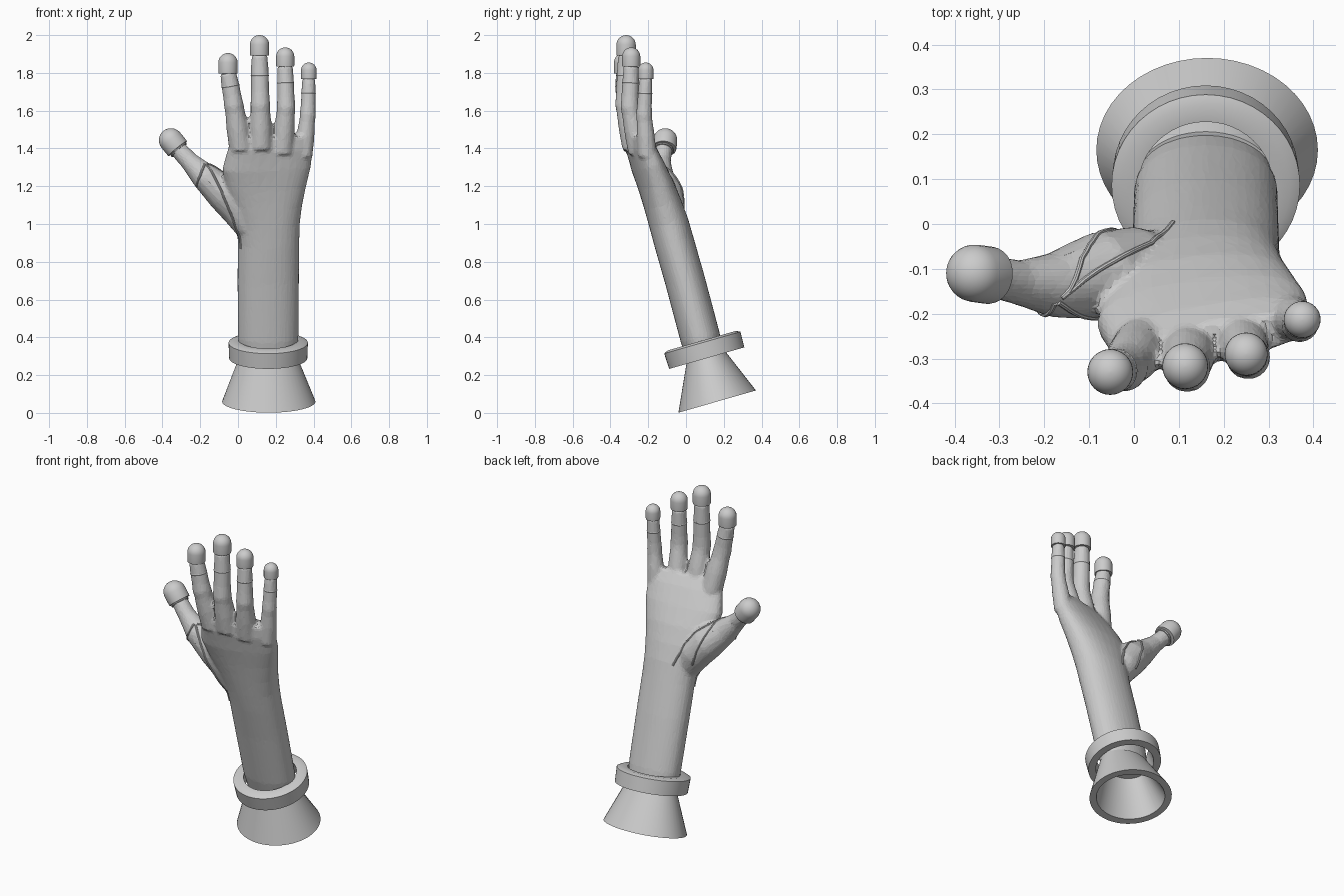
import bpy, bmesh, math
from mathutils import Vector
from mathutils.bvhtree import BVHTree

if "Cube" in bpy.data.objects:
    bpy.data.objects.remove(bpy.data.objects["Cube"])

TILT = math.radians(16)                       # forearm leans towards -y
AXIS = Vector((0, -math.sin(TILT), math.cos(TILT)))
DEPTH = Vector((0, math.cos(TILT), math.sin(TILT)))
SIDE = Vector((1, 0, 0))


def ring(c, u, v, a, b, n=32, power=2.0):
    """Superellipse section around c."""
    pts = []
    for i in range(n):
        t = 2 * math.pi * i / n
        ct, st = math.cos(t), math.sin(t)
        x = math.copysign(abs(ct) ** (2 / power), ct)
        y = math.copysign(abs(st) ** (2 / power), st)
        pts.append(Vector(c) + u * (a * x) + v * (b * y))
    return pts


def loft(bm, rings, cyclic=False):
    vs = [[bm.verts.new(p) for p in r] for r in rings]
    n = len(vs[0])
    pairs = list(zip(vs, vs[1:])) + ([(vs[-1], vs[0])] if cyclic else [])
    for a, b in pairs:
        for i in range(n):
            bm.faces.new((a[i], a[(i + 1) % n], b[(i + 1) % n], b[i]))
    if not cyclic:
        bm.faces.new(vs[0][::-1])
        bm.faces.new(vs[-1])


def frame(d):
    d = d.normalized()
    v = d.cross(SIDE if abs(d.x) < 0.9 else Vector((0, 1, 0))).normalized()
    return v.cross(d).normalized(), v


def tube(bm, pts, radii, n=16):
    rings = []
    for i, p in enumerate(pts):
        d = pts[min(i + 1, len(pts) - 1)] - pts[max(i - 1, 0)]
        u, v = frame(d)
        rings.append(ring(p, u, v, radii[i], radii[i], n))
    loft(bm, rings)


def lathe(bm, base, d, profile, cyclic=False, n=32):
    """Profile of (radius, height) turned about direction d."""
    u, v = frame(d)
    loft(bm, [ring(base + d.normalized() * h, u, v, r, r, n) for r, h in profile], cyclic)


def finish(bm, name, smooth=True):
    bmesh.ops.recalc_face_normals(bm, faces=bm.faces)
    me = bpy.data.meshes.new(name)
    bm.to_mesh(me)
    bm.free()
    ob = bpy.data.objects.new(name, me)
    bpy.context.collection.objects.link(ob)
    if smooth:
        bpy.ops.object.select_all(action='DESELECT')
        ob.select_set(True)
        bpy.context.view_layer.objects.active = ob
        bpy.ops.object.shade_smooth_by_angle(angle=math.radians(30))
    return ob


# Flared hollow cuff foot
bm = bmesh.new()
flare = [((.163, .165, .06), .247, .2135), ((.16, .105, .30), .152, .105),
         ((.16, .105, .30), .125, .08), ((.163, .165, .06), .207, .175)]
loft(bm, [ring(c, SIDE, DEPTH, a, b, 48) for c, a, b in flare], cyclic=True)
finish(bm, "cuff_flare")

# Cuff band
bm = bmesh.new()
lathe(bm, Vector((.16, .11, .29)), AXIS,
      [(.165, 0), (.207, 0), (.21, .085), (.188, .096), (.15, .096)], True, 48)
finish(bm, "cuff_band")

# Forearm and palm: z, centre x, centre y, half width, half thickness, roll, squareness
bm = bmesh.new()
sections = [(.28, .16, .108, .150, .098, 0, 2), (.40, .16, .075, .160, .106, 0, 2.1),
            (.70, .16, -.005, .163, .106, 0, 2.1), (.90, .162, -.062, .163, .106, 0, 2.1),
            (1.0, .16, -.09, .167, .105, .03, 2.2), (1.1, .152, -.122, .188, .100, .06, 2.3),
            (1.2, .147, -.158, .215, .092, .10, 2.4), (1.3, .152, -.200, .236, .080, .14, 2.5),
            (1.4, .170, -.240, .228, .064, .17, 2.5), (1.465, .178, -.264, .205, .045, .19, 2.4)]
rings = []
for z, x, y, a, b, roll, p in sections:
    u = SIDE * math.cos(roll) + DEPTH * math.sin(roll)
    v = DEPTH * math.cos(roll) - SIDE * math.sin(roll)
    rings.append(ring((x, y, z), u, v, a, b, 32, p))
loft(bm, rings)

# Fingers: base, middle joint, tip, tip radius
fingers = {
    "index": ((.015, -.272, 1.40), (-.022, -.322, 1.63), (-.053, -.33, 1.905), .051),
    "middle": ((.122, -.275, 1.40), (.118, -.323, 1.63), (.114, -.317, 2.0), .051),
    "ring": ((.235, -.248, 1.38), (.255, -.298, 1.62), (.250, -.29, 1.935), .048),
    "little": ((.345, -.205, 1.36), (.370, -.222, 1.58), (.375, -.213, 1.855), .041)}
tips, bands = [], []
for name, (b, j, t, r) in fingers.items():
    b, j, t = Vector(b), Vector(j), Vector(t)
    end = t - Vector((0, 0, 2 * r))
    pts = [b, b.lerp(j, .5), b.lerp(j, .85), j, j.lerp(end, .25), j.lerp(end, .6), end]
    k = [1.18, 1.12, .98, 1.0, .92, .90, .80]
    tube(bm, pts, [r * s + .002 for s in k])
    tips.append((name, end - Vector((0, 0, .005)), t - Vector((0, 0, r)), r))
    bands += [(j.lerp(end, s), end - j, r * .91) for s in (.12, .58)]

# Thumb
tp = [Vector(p) for p in ((.06, -.095, .98), (.0, -.10, 1.08), (-.075, -.115, 1.165),
                          (-.18, -.137, 1.255), (-.26, -.13, 1.335), (-.325, -.115, 1.405))]
tube(bm, tp, [.075, .095, .098, .073, .050, .046])
tips.append(("thumb", tp[-1] + Vector((.006, 0, -.006)), Vector((-.355, -.11, 1.443)), .064))
bands += [(Vector((-.314, -.118, 1.393)), tp[-1] - tp[-2], .052)]

# Fuse into one skin, then reduce to broad facets
hand = finish(bm, "hand")
m = hand.modifiers.new("fuse", 'REMESH')
m.mode, m.voxel_size = 'VOXEL', .010
m = hand.modifiers.new("blend", 'SMOOTH')
m.factor, m.iterations = .5, 6
m = hand.modifiers.new("facet", 'DECIMATE')
m.ratio = .15

# Rounded finger caps
for name, base, centre, r in tips:
    bm = bmesh.new()
    h = (centre - base).length
    prof = [(r * .8, 0), (r * .98, 0), (r, .006), (r, h)]
    prof += [(r * math.cos(a), h + r * math.sin(a))
             for a in (math.radians(11 * i) for i in range(1, 9))]
    lathe(bm, base, centre - base, prof)
    finish(bm, name + "_cap")

# Thin seam bands round the fingers
bm = bmesh.new()
for c, d, r in bands:
    lathe(bm, c, d, [(r - .01, -.005), (r, -.005), (r + .002, 0), (r, .005), (r - .01, .005)],
          True, 24)
finish(bm, "finger_bands")

# Raised seams round the thumb, snapped on to the skin
tree = BVHTree.FromObject(hand, bpy.context.evaluated_depsgraph_get())
seams = {
    "palm_seam_outer": [(-.165, -.16, 1.31), (-.06, -.09, 1.27), (.04, -.04, 1.15), (.085, .01, 1.02)],
    "palm_seam_inner": [(-.165, -.16, 1.31), (-.10, -.06, 1.23), (-.06, -.02, 1.14), (-.03, -.015, 1.04)],
    "back_seam": [(-.165, -.18, 1.32), (-.10, -.21, 1.20), (-.02, -.16, 1.03), (.02, -.10, .87)],
    "thumb_seam": [(-.175, -.18, 1.32), (-.20, -.21, 1.26), (-.23, -.17, 1.19)]}
for name, pts in seams.items():
    pts = [Vector(p) for p in pts]
    path = [a.lerp(b, i / 6) for a, b in zip(pts, pts[1:]) for i in range(6)] + [pts[-1]]
    bm = bmesh.new()
    snapped = [tree.find_nearest(p)[0] for p in path]
    tube(bm, snapped, [.006] * len(snapped), 8)
    finish(bm, name)
